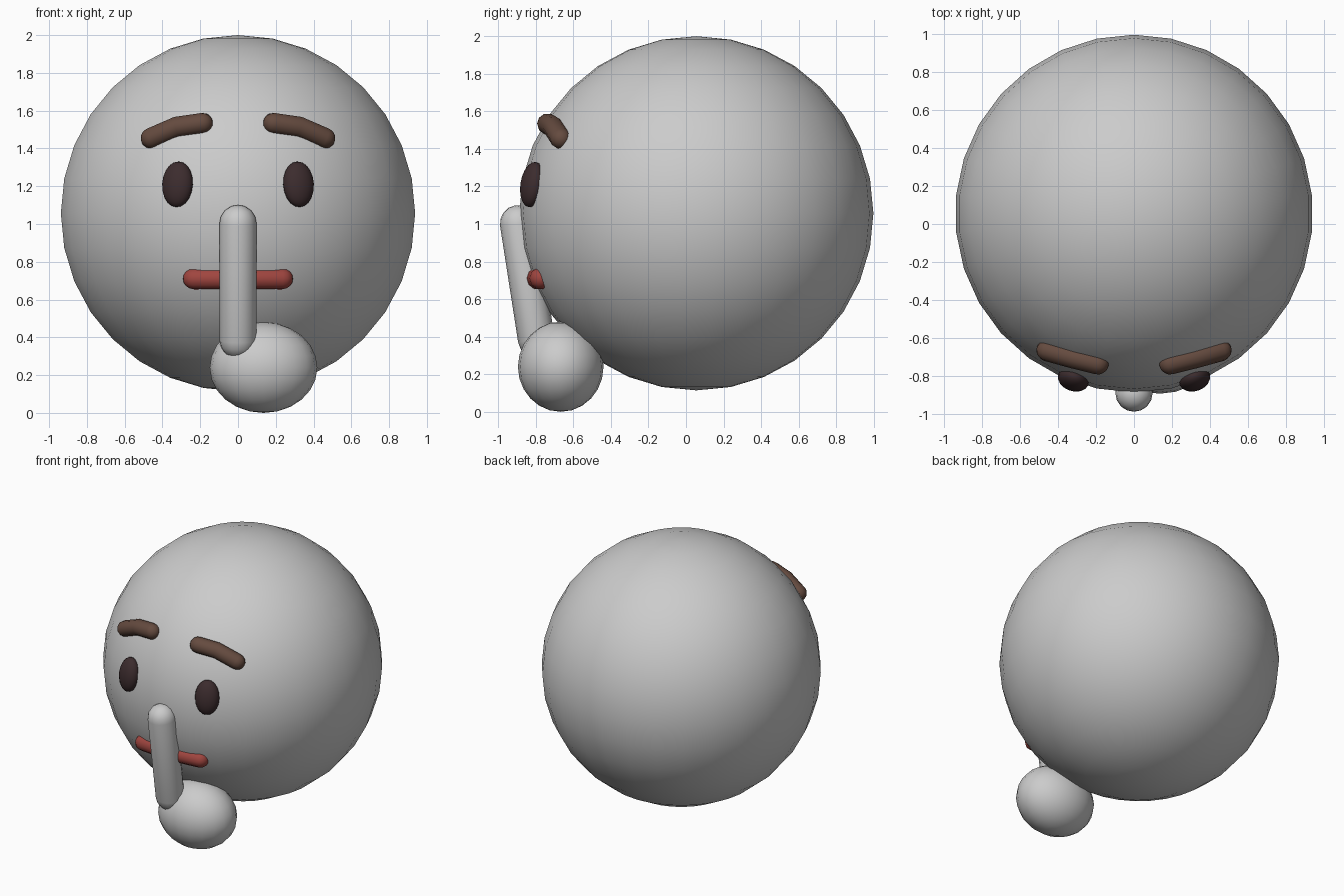
import bpy, bmesh, math
from mathutils import Vector

if "Cube" in bpy.data.objects:
    bpy.data.objects.remove(bpy.data.objects["Cube"])

HEAD_C, HEAD_R = Vector((0, 0.055, 1.057)), 0.943


def colour(name, rgb):
    m = bpy.data.materials.new(name)
    m.diffuse_color = (*rgb, 1)
    m.use_nodes = True
    m.node_tree.nodes["Principled BSDF"].inputs["Base Color"].default_value = m.diffuse_color
    return m


def finish(obj, name, mat=None):
    obj.name = name
    if mat:
        obj.data.materials.append(mat)
    for p in obj.data.polygons:
        p.use_smooth = True
    return obj


def ball(name, centre, radii, segs, rings, mat=None, rot=(0, 0, 0)):
    bpy.ops.mesh.primitive_uv_sphere_add(segments=segs, ring_count=rings,
                                         radius=1, location=centre, rotation=rot)
    obj = bpy.context.object
    obj.scale = radii
    return finish(obj, name, mat)


def on_face(x, z):
    """Point on the front of the head."""
    y = HEAD_C.y - math.sqrt(HEAD_R**2 - x * x - (z - HEAD_C.z)**2)
    return Vector((x, y, z))


def capsule(name, points, r, sides=12, mat=None):
    """Round tube through the points with domed ends."""
    pts = [Vector(p) for p in points]
    d0 = (pts[1] - pts[0]).normalized()
    d1 = (pts[-1] - pts[-2]).normalized()
    caps = [math.radians(a) for a in (67.5, 45, 22.5)]
    rings = [(pts[0] - d0 * r * math.sin(a), d0, r * math.cos(a)) for a in caps]
    for i, p in enumerate(pts):
        d = pts[min(i + 1, len(pts) - 1)] - pts[max(i - 1, 0)]
        rings.append((p, d.normalized(), r))
    rings += [(pts[-1] + d1 * r * math.sin(a), d1, r * math.cos(a)) for a in reversed(caps)]

    bm = bmesh.new()
    loops = []
    for c, d, rad in rings:
        u = d.cross(Vector((0, 1, 0.3))).normalized()
        v = d.cross(u)
        loops.append([bm.verts.new(c + rad * (u * math.cos(t) + v * math.sin(t)))
                      for t in (2 * math.pi * k / sides for k in range(sides))])
    for a, b in zip(loops, loops[1:]):
        for k in range(sides):
            n = (k + 1) % sides
            bm.faces.new((a[k], a[n], b[n], b[k]))
    for loop, tip in ((loops[0], pts[0] - d0 * r), (loops[-1], pts[-1] + d1 * r)):
        t = bm.verts.new(tip)
        for k in range(sides):
            bm.faces.new((loop[k], loop[(k + 1) % sides], t))
    bmesh.ops.recalc_face_normals(bm, faces=bm.faces)
    mesh = bpy.data.meshes.new(name)
    bm.to_mesh(mesh)
    bm.free()
    obj = bpy.data.objects.new(name, mesh)
    bpy.context.collection.objects.link(obj)
    return finish(obj, name, mat)


dark = colour("eye_dark", (0.045, 0.025, 0.027))
brown = colour("brow_brown", (0.13, 0.07, 0.05))
red = colour("mouth_red", (0.35, 0.06, 0.05))

# Head
ball("head", HEAD_C, (HEAD_R,) * 3, 30, 16)

# Eyes and eyebrows, mirrored left and right
for side, s in (("left", 1), ("right", -1)):
    p = on_face(0.32 * s, 1.21)
    n = (p - HEAD_C).normalized()
    rot = (-math.asin(n.z), 0, math.atan2(n.x, -n.y))
    ball(side + "_eye", p, (0.085, 0.06, 0.122), 16, 10, dark, rot)
    brow = [on_face(x * s, z) for x, z in ((0.19, 1.533), (0.32, 1.515), (0.458, 1.455))]
    capsule(side + "_eyebrow", brow, 0.057, 10, brown)

# Mouth
capsule("mouth", [(-0.233, -0.775, 0.71), (0, -0.80, 0.71), (0.233, -0.775, 0.71)],
        0.058, 10, red)

# Raised finger and fist
capsule("finger", [(0, -0.797, 0.385), (0, -0.893, 1.003)], 0.098, 16)
ball("fist", (0.135, -0.667, 0.24), (0.285, 0.228, 0.24), 20, 12)
